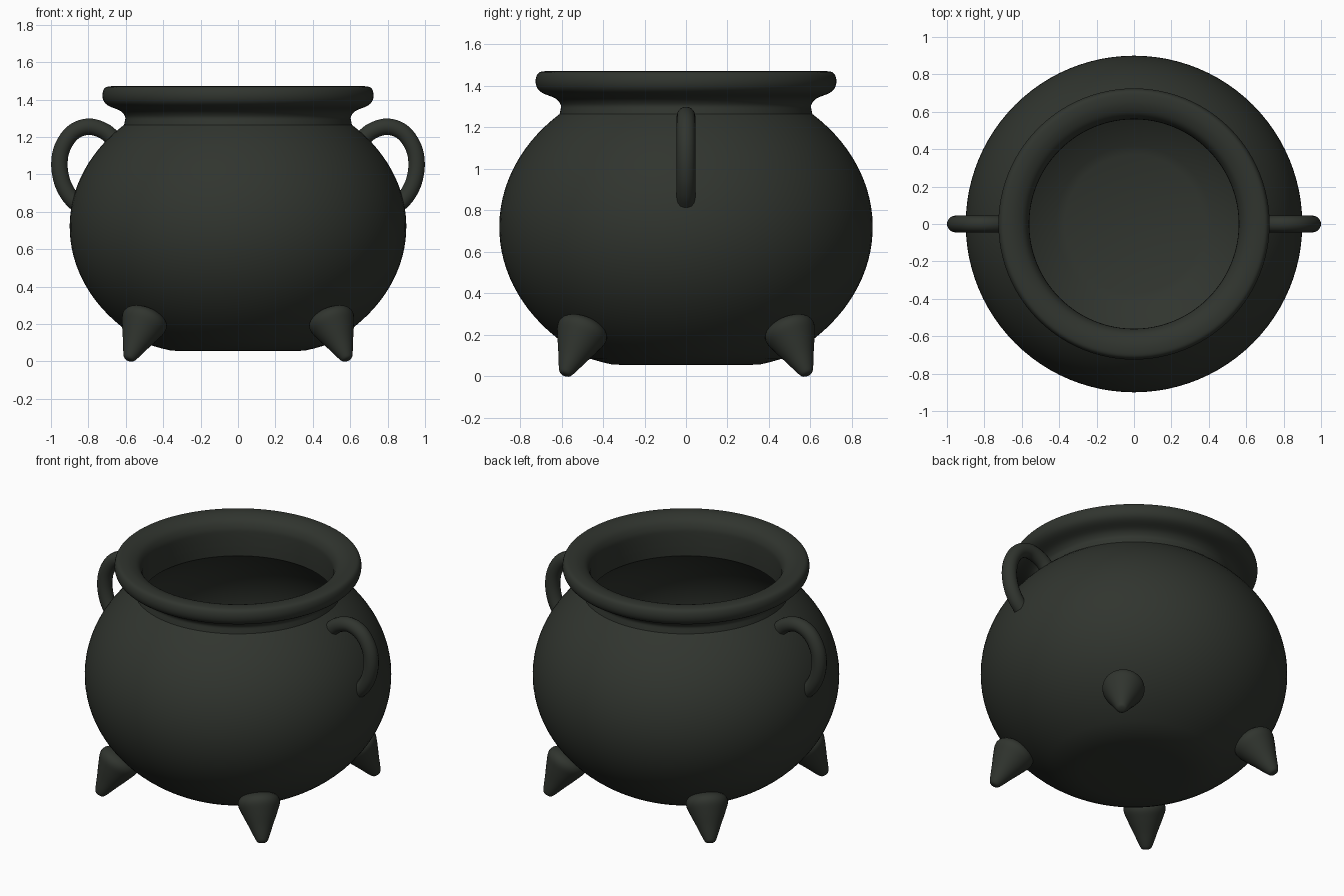
import bpy, bmesh, math
from mathutils import Vector, Matrix

if "Cube" in bpy.data.objects:
    bpy.data.objects.remove(bpy.data.objects["Cube"])

iron = bpy.data.materials.new("dark_iron")
iron.diffuse_color = (0.03, 0.035, 0.028, 1)
iron.use_nodes = True
iron.node_tree.nodes["Principled BSDF"].inputs["Base Color"].default_value = iron.diffuse_color


def finish(obj, angle=40):
    obj.data.materials.append(iron)
    bpy.ops.object.select_all(action='DESELECT')
    obj.select_set(True)
    bpy.context.view_layer.objects.active = obj
    bpy.ops.object.shade_smooth_by_angle(angle=math.radians(angle))


def smooth(pts, n=4):
    """Catmull-Rom curve through 2D points."""
    p = [Vector(q) for q in pts]
    p = [p[0]] + p + [p[-1]]
    out = []
    for i in range(1, len(p) - 2):
        a, b, c, d = p[i - 1:i + 3]
        for k in range(n):
            t = k / n
            out.append(0.5 * (2 * b + (c - a) * t + (2 * a - 5 * b + 4 * c - d) * t * t
                              + (3 * b - a - 3 * c + d) * t ** 3))
    return out + [p[-1]]


def lathe(name, profile, steps, matrix=Matrix()):
    """Spin an (r, z) profile about the z axis."""
    bm = bmesh.new()
    vs = [bm.verts.new((max(r, 0), 0, z)) for r, z in profile]
    es = [bm.edges.new(e) for e in zip(vs, vs[1:])]
    bmesh.ops.spin(bm, geom=vs + es, cent=(0, 0, 0), axis=(0, 0, 1),
                   angle=2 * math.pi, steps=steps)
    bmesh.ops.remove_doubles(bm, verts=bm.verts, dist=1e-4)
    bmesh.ops.recalc_face_normals(bm, faces=bm.faces)
    bm.transform(matrix)
    me = bpy.data.meshes.new(name)
    bm.to_mesh(me)
    bm.free()
    obj = bpy.data.objects.new(name, me)
    bpy.context.collection.objects.link(obj)
    finish(obj)


def bulge(rx, rz, z0, z1, n=32):
    """Part of an ellipse centred at z = 0.72, from height z0 to z1."""
    a0, a1 = math.asin((z0 - 0.72) / rz), math.asin((z1 - 0.72) / rz)
    angs = [a0 + (a1 - a0) * i / n for i in range(n + 1)]
    return [(rx * math.cos(a), 0.72 + rz * math.sin(a)) for a in angs]


# Pot: outer belly, flared rounded rim, inner wall
base = [(0, 0.055), (0.3, 0.055), (0.36, 0.058), (0.41, 0.07)]
rim = smooth([(0.605, 1.285), (0.604, 1.31), (0.63, 1.34), (0.69, 1.365), (0.717, 1.39),
              (0.725, 1.425), (0.715, 1.458), (0.69, 1.47), (0.64, 1.468),
              (0.59, 1.445), (0.565, 1.405), (0.56, 1.36), (0.56, 1.28)])
inner = bulge(0.84, 0.68, 1.225, 0.11) + [(0, 0.11)]
lathe("cauldron_pot", base + bulge(0.9, 0.74, 0.085, 1.265) + rim + inner, 96)

# Four splayed stub feet on the diagonals
foot = smooth([(0, 0), (0.026, 0.006), (0.043, 0.035), (0.07, 0.10), (0.105, 0.18),
               (0.124, 0.235), (0.112, 0.272), (0.07, 0.295), (0, 0.30)])
tilt = Matrix.Rotation(math.radians(-30), 4, 'Y')
for i, name in enumerate(("back_right", "back_left", "front_left", "front_right")):
    turn = Matrix.Rotation(math.radians(45 + 90 * i), 4, 'Z')
    lathe(name + "_foot", foot, 32, turn @ Matrix.Translation((0.828, 0, 0.006)) @ tilt)

# Two loop handles
path = [(0.65, 1.17), (0.71, 1.228), (0.80, 1.255), (0.885, 1.222), (0.94, 1.14),
        (0.955, 1.05), (0.94, 0.96), (0.905, 0.89), (0.865, 0.845)]
for side, name in ((-1, "left_handle"), (1, "right_handle")):
    cu = bpy.data.curves.new(name, 'CURVE')
    cu.dimensions = '3D'
    cu.bevel_depth = 0.045
    cu.bevel_resolution = 5
    cu.use_fill_caps = True
    pts = smooth(path, 5)
    sp = cu.splines.new('POLY')
    sp.points.add(len(pts) - 1)
    for p, (x, z) in zip(sp.points, pts):
        p.co = (side * x, 0, z, 1)
    tmp = bpy.data.objects.new(name + "_path", cu)
    bpy.context.collection.objects.link(tmp)
    bpy.context.view_layer.update()
    me = bpy.data.meshes.new_from_object(tmp.evaluated_get(bpy.context.evaluated_depsgraph_get()))
    bpy.data.objects.remove(tmp)
    obj = bpy.data.objects.new(name, me)
    bpy.context.collection.objects.link(obj)
    finish(obj)
